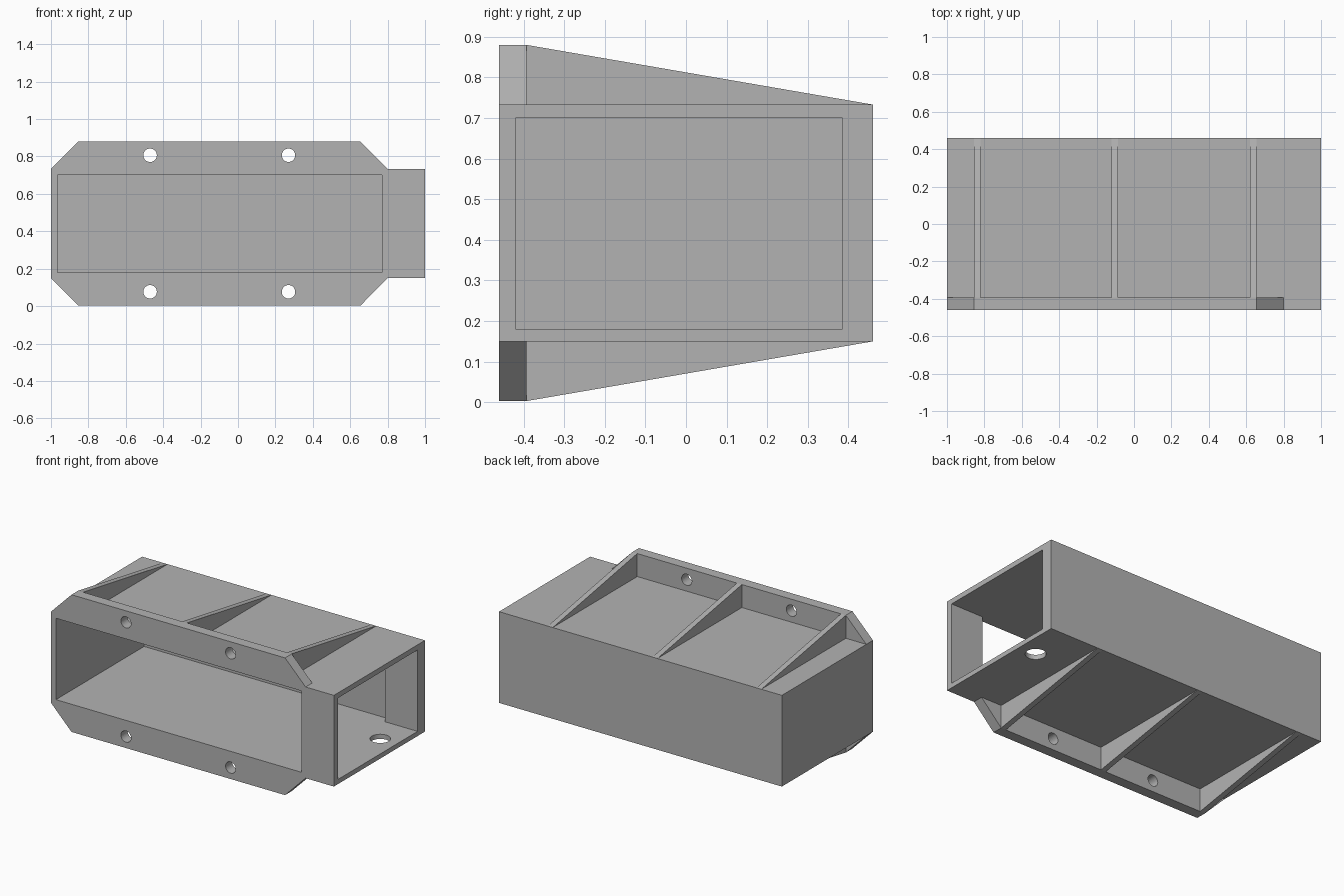
import bpy, bmesh, math
from mathutils import Matrix, Vector

if "Cube" in bpy.data.objects:
    bpy.data.objects.remove(bpy.data.objects["Cube"], do_unlink=True)

grey = bpy.data.materials.new("plain grey")
grey.use_nodes = True
grey.diffuse_color = (0.45, 0.45, 0.45, 1)
grey.node_tree.nodes["Principled BSDF"].inputs["Base Color"].default_value = (0.45, 0.45, 0.45, 1)

Z0, Z1 = 0.15, 0.733            # housing bottom and top
FRONT, BACK, PLATE = -0.46, 0.46, -0.393
MID = (Z0 + Z1) / 2


def finish(name, bm):
    bmesh.ops.recalc_face_normals(bm, faces=bm.faces)
    mesh = bpy.data.meshes.new(name)
    bm.to_mesh(mesh)
    bm.free()
    mesh.materials.append(grey)
    obj = bpy.data.objects.new(name, mesh)
    bpy.context.collection.objects.link(obj)
    return obj


def prism(name, points, offset):
    """Extrude a flat outline along an offset."""
    bm = bmesh.new()
    face = bm.faces.new([bm.verts.new(p) for p in points])
    ext = bmesh.ops.extrude_face_region(bm, geom=[face])
    moved = [v for v in ext["geom"] if isinstance(v, bmesh.types.BMVert)]
    bmesh.ops.translate(bm, verts=moved, vec=Vector(offset))
    # keep a closed solid even if the extrude removed the first cap
    edges = [e for e in bm.edges if e.is_boundary]
    if edges:
        bmesh.ops.holes_fill(bm, edges=edges)
    return finish(name, bm)


def box(name, x0, x1, y0, y1, z0, z1):
    outline = [(x0, y0, z0), (x1, y0, z0), (x1, y1, z0), (x0, y1, z0)]
    return prism(name, outline, (0, 0, z1 - z0))


def drill(name, centre, radius, axis):
    """Cylinder cutter along z or y."""
    bm = bmesh.new()
    turn = Matrix.Rotation(math.pi / 2, 4, "X") if axis == "y" else Matrix()
    bmesh.ops.create_cone(bm, cap_ends=True, segments=32, radius1=radius, radius2=radius,
                          depth=0.2, matrix=Matrix.Translation(centre) @ turn)
    return finish(name, bm)


def cut(obj, cutters):
    """Subtract cutters, bake the result and discard the cutters."""
    for c in cutters:
        c.hide_render = True
        mod = obj.modifiers.new("cut", "BOOLEAN")
        mod.operation, mod.solver, mod.object = "DIFFERENCE", "EXACT", c
    graph = bpy.context.evaluated_depsgraph_get()
    baked = bpy.data.meshes.new_from_object(obj.evaluated_get(graph))
    obj.modifiers.clear()
    obj.data = baked
    for c in cutters:
        bpy.data.objects.remove(c, do_unlink=True)
    baked.materials.clear()
    baked.materials.append(grey)
    for poly in baked.polygons:
        poly.material_index = 0


# Hollow housing, open at the front and at one end, with a hole in the floor
housing = box("housing", -1, 1, FRONT, BACK, Z0, Z1)
cut(housing, [
    box("front_cavity", -0.965, 0.77, -0.6, 0.43, 0.18, 0.70),
    box("end_cavity", 0.7, 1.1, -0.42, 0.385, 0.18, 0.70),
    drill("floor_hole", (0.88, 0.18, Z0), 0.06, "z"),
])

# Mounting flanges and tapered ribs, mirrored above and below the housing
for side, s in (("top", 1), ("bottom", -1)):
    base, tip = MID + s * (Z1 - MID), MID + s * 0.4385
    outline = [(-1, base), (0.8, base), (0.655, tip), (-0.855, tip)]
    flange = prism(side + "_flange", [(x, FRONT, z) for x, z in outline],
                   (0, PLATE - FRONT, 0))
    cut(flange, [drill("bolt_hole", (x, -0.43, MID + s * 0.365), 0.036, "y")
                 for x in (-0.47, 0.27)])
    for label, x in (("right", -0.855), ("middle", -0.12), ("left", 0.62)):
        prism(f"{side}_{label}_rib",
              [(x, PLATE, base), (x, BACK, base), (x, PLATE, tip)], (0.035, 0, 0))
